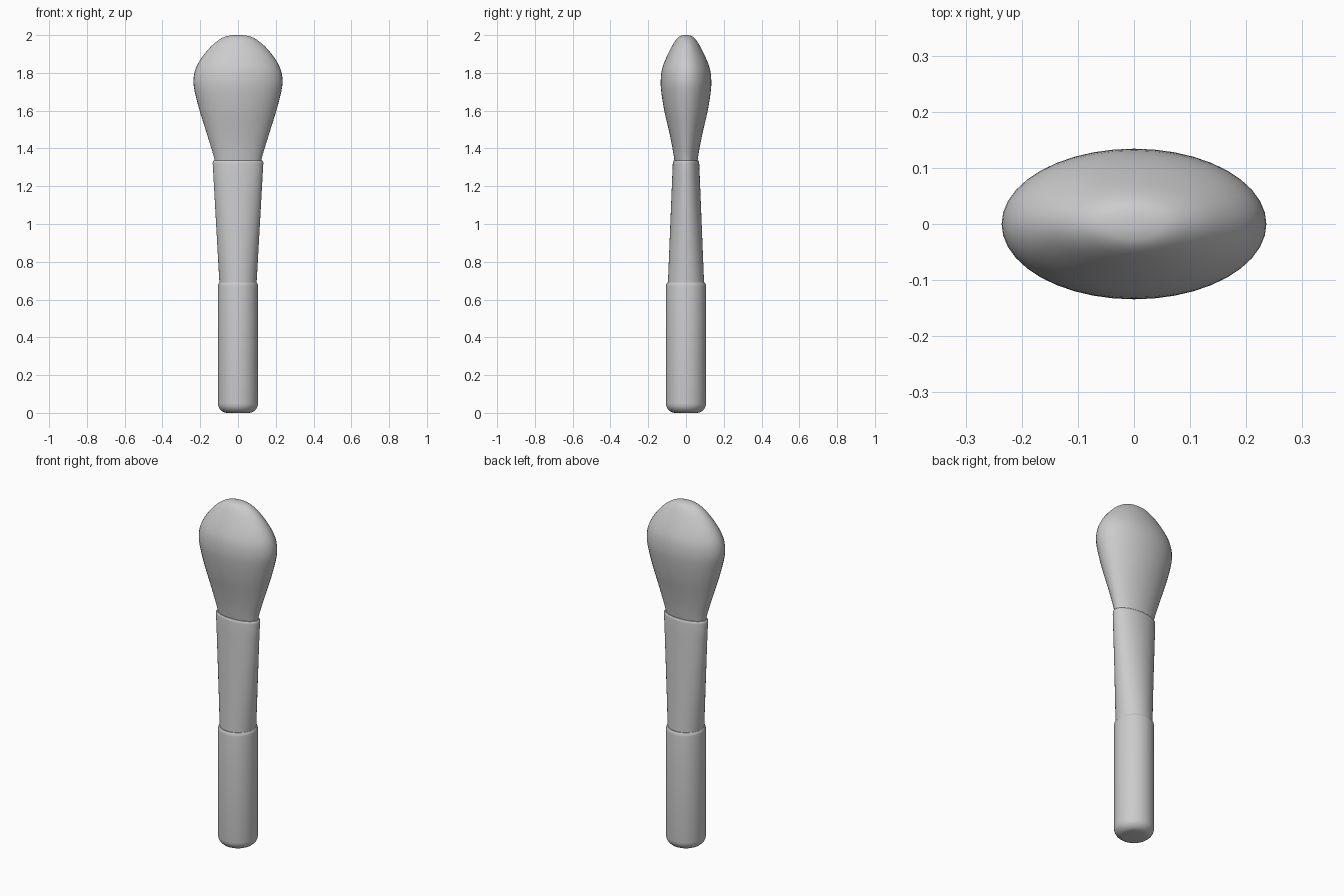
import bpy, bmesh, math
from mathutils import Vector

if "Cube" in bpy.data.objects:
    bpy.data.objects.remove(bpy.data.objects["Cube"])

SIDES = 40


def smooth_rings(rings, steps):
    """Catmull-Rom interpolation between (z, half width, half depth) rings."""
    pts = [Vector(r) for r in rings]
    pts = [2 * pts[0] - pts[1]] + pts + [2 * pts[-1] - pts[-2]]
    out = []
    for i in range(1, len(pts) - 2):
        a, b, c, d = pts[i - 1:i + 3]
        for s in range(steps):
            t = s / steps
            out.append(0.5 * (2 * b + (c - a) * t + (2 * a - 5 * b + 4 * c - d) * t * t
                              + (3 * b - a - 3 * c + d) * t ** 3))
    return out + [pts[-2]]


def loft(name, rings):
    """Skin elliptical rings from bottom to top and cap both ends."""
    bm = bmesh.new()
    loops = []
    for z, rx, ry in rings:
        angles = [2 * math.pi * k / SIDES for k in range(SIDES)]
        loops.append([bm.verts.new((rx * math.cos(a), ry * math.sin(a), z)) for a in angles])
    for lo, hi in zip(loops, loops[1:]):
        for k in range(SIDES):
            n = (k + 1) % SIDES
            bm.faces.new((lo[k], lo[n], hi[n], hi[k]))
    bm.faces.new(loops[0][::-1])
    bm.faces.new(loops[-1])
    mesh = bpy.data.meshes.new(name)
    bm.to_mesh(mesh)
    bm.free()
    obj = bpy.data.objects.new(name, mesh)
    bpy.context.collection.objects.link(obj)
    bpy.ops.object.select_all(action='DESELECT')
    obj.select_set(True)
    bpy.context.view_layer.objects.active = obj
    bpy.ops.object.shade_smooth_by_angle(angle=math.radians(40))
    return obj


# Round handle with a rounded foot and a small lip at the top
R, F = 0.106, 0.05
handle = []
for i in range(9):
    a = math.pi / 2 * i / 8
    r = R - F + F * math.sin(a)
    handle.append((F - F * math.cos(a), r, r))
handle += [(0.67, R, R), (0.682, 0.104, 0.104), (0.69, 0.099, 0.099), (0.692, 0.09, 0.09)]
loft("handle", handle)

# Ferrule flattening from round to oval, with a softened rim
ferrule = []
for i in range(9):
    t = i / 8
    ferrule.append((0.68 + 0.642 * t, 0.098 + 0.036 * t, 0.096 - 0.026 * t))
ferrule += [(1.331, 0.133, 0.069), (1.336, 0.129, 0.065), (1.337, 0.122, 0.058)]
loft("ferrule", ferrule)

# Bristle head, a flattened teardrop seated in the ferrule
head = [(1.31, 0.119, 0.057), (1.36, 0.129, 0.065), (1.42, 0.147, 0.075),
        (1.50, 0.172, 0.092), (1.60, 0.203, 0.115), (1.70, 0.229, 0.131),
        (1.76, 0.236, 0.134), (1.82, 0.225, 0.127), (1.88, 0.193, 0.105),
        (1.94, 0.143, 0.075), (1.975, 0.100, 0.053), (1.993, 0.064, 0.034),
        (2.0, 0.025, 0.013)]
loft("bristle_head", smooth_rings(head, 3))
